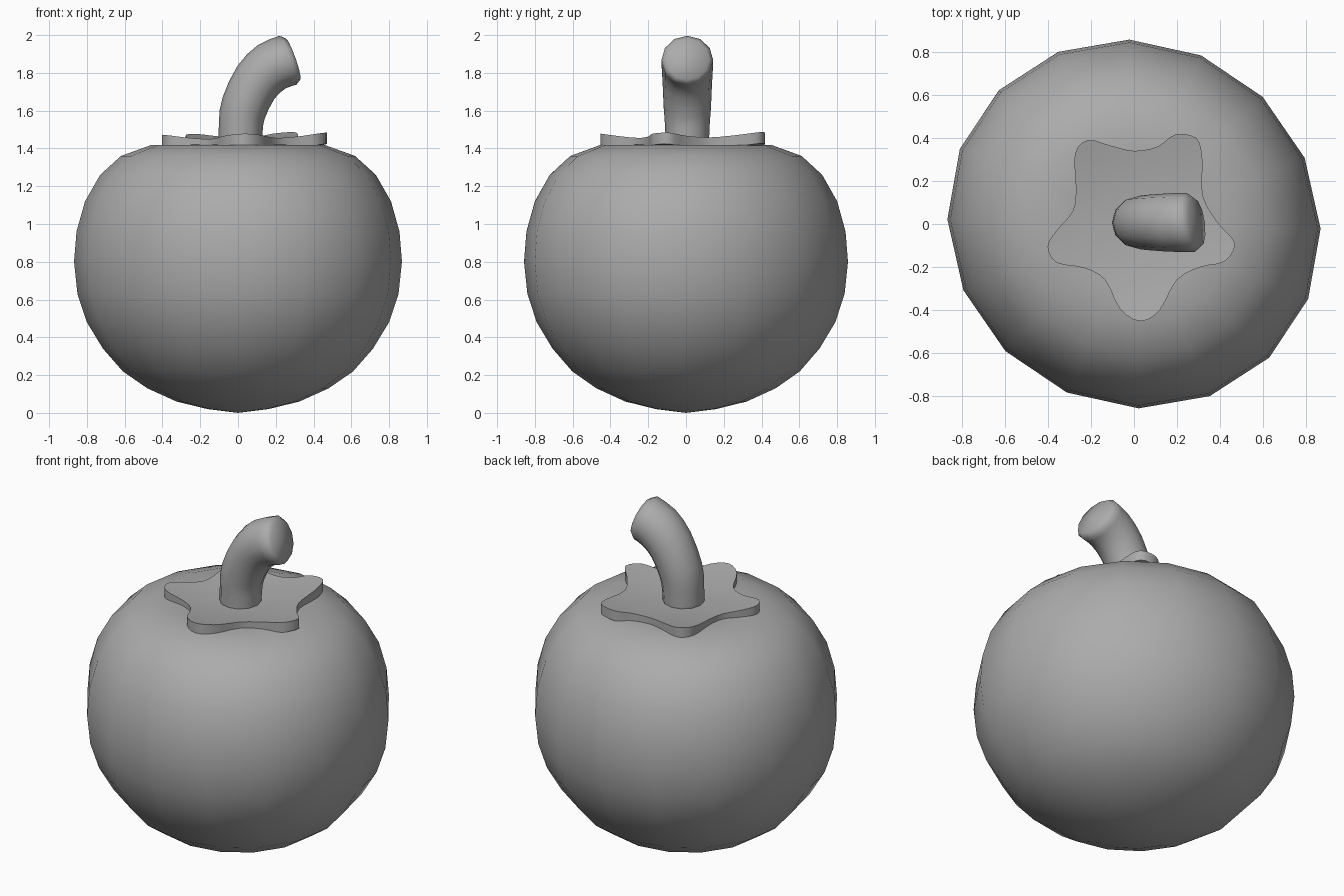
import bpy, bmesh
from math import sin, cos, pi, radians
from mathutils import Vector

if "Cube" in bpy.data.objects:
    bpy.data.objects.remove(bpy.data.objects["Cube"])

grey = bpy.data.materials.new("dark_grey")
grey.diffuse_color = (.41, .41, .41, 1)
grey.use_nodes = True
grey.node_tree.nodes["Principled BSDF"].inputs["Base Color"].default_value = grey.diffuse_color


def loft(bm, rings):
    """Join equal-length vertex rings with quads; returns the BMVert rings."""
    vs = [[bm.verts.new(p) for p in r] for r in rings]
    for a, b in zip(vs, vs[1:]):
        for i in range(len(a)):
            j = (i + 1) % len(a)
            bm.faces.new((a[i], a[j], b[j], b[i]))
    return vs


def fan(bm, ring, point):
    c = bm.verts.new(point)
    for i in range(len(ring)):
        bm.faces.new((ring[i], ring[(i + 1) % len(ring)], c))


def spline(a, b, c, d, t):
    return .5 * (2 * b + (c - a) * t + (2 * a - 5 * b + 4 * c - d) * t * t
                 + (3 * b - a - 3 * c + d) * t ** 3)


def finish(bm, name, angle):
    bmesh.ops.recalc_face_normals(bm, faces=bm.faces)
    me = bpy.data.meshes.new(name)
    bm.to_mesh(me)
    bm.free()
    me.materials.append(grey)
    ob = bpy.data.objects.new(name, me)
    bpy.context.collection.objects.link(ob)
    bpy.ops.object.select_all(action='DESELECT')
    ob.select_set(True)
    bpy.context.view_layer.objects.active = ob
    bpy.ops.object.shade_smooth_by_angle(angle=radians(angle))


# Fruit body: slightly skewed 16-sided lathe, top dips under the leaf
profile = [(.16, .02), (.325, .06), (.48, .13), (.61, .22), (.715, .34),
           (.80, .48), (.85, .63), (.868, .80), (.855, .96), (.81, 1.12),
           (.73, 1.26), (.62, 1.36), (.46, 1.418), (.30, 1.42), (.16, 1.405)]
bm = bmesh.new()
rings = [[(r * (cos(a) - .025 * sin(a)), r * (.988 * sin(a) - .025 * cos(a)), z)
          for a in (2 * pi * i / 16 for i in range(16))] for r, z in profile]
v = loft(bm, rings)
fan(bm, v[0], (0, 0, 0))
fan(bm, v[-1], (0, 0, 1.39))
finish(bm, "fruit_body", 60)

# Leaf: five-lobed outline, smoothed, bowl-shaped slab
outline = [(.03, -.452), (.12, -.40), (.20, -.26), (.31, -.20), (.42, -.175),
           (.47, -.09), (.395, 0), (.32, .13), (.318, .30), (.29, .40),
           (.19, .415), (.11, .36), (0, .34), (-.11, .365), (-.215, .39),
           (-.275, .325), (-.27, .165), (-.285, .06), (-.36, -.03),
           (-.402, -.105), (-.36, -.18), (-.23, -.205), (-.135, -.26), (-.065, -.395)]
pts = [Vector(p) for p in outline]
n = len(pts)
curve = [spline(*(pts[(i + k) % n] for k in (-1, 0, 1, 2)), t)
         for i in range(n) for t in (0, 1 / 3, 2 / 3)]


def leaf_ring(s, drop):
    return [(p.x * s, p.y * s, 1.432 + .225 * (p * s).length_squared - drop) for p in curve]


bm = bmesh.new()
v = loft(bm, [leaf_ring(s, 0) for s in (.3, .6, .8, 1)]
         + [leaf_ring(s, .06) for s in (1, .8, .6, .3)])
fan(bm, v[0], (0, 0, 1.432))
fan(bm, v[-1], (0, 0, 1.372))
finish(bm, "leaf_cap", 40)

# Stem: bent tube (x, z, tilt, radius, side twist), smoothed, rounded slanted end
keys = [Vector(k) for k in (
    (.01, 1.38, 0, .113, 0), (.015, 1.52, 10, .118, 0), (.03, 1.615, 27, .125, 0),
    (.095, 1.75, 42, .131, 0), (.178, 1.832, 57, .136, 0), (.265, 1.867, 71, .137, .13))]
last = len(keys) - 1
sections = [spline(*(keys[min(max(i + k, 0), last)] for k in (-1, 0, 1, 2)), t)
            for i in range(last) for t in (0, .5)]
sections += [keys[-1], Vector((.292, 1.872, 71, .115, .13))]
bm = bmesh.new()
rings = []
for x, z, tilt, r, twist in sections:
    t = radians(tilt)
    ring = []
    for i in range(12):
        a = 2 * pi * i / 12
        u, w = r * cos(a), r * sin(a)
        ring.append((x + u * cos(t) - w * twist, .007 + w, z - u * sin(t)))
    rings.append(ring)
v = loft(bm, rings)
fan(bm, v[0], (.01, .007, 1.38))
fan(bm, v[-1], (.302, .007, 1.876))
finish(bm, "stem", 100)
